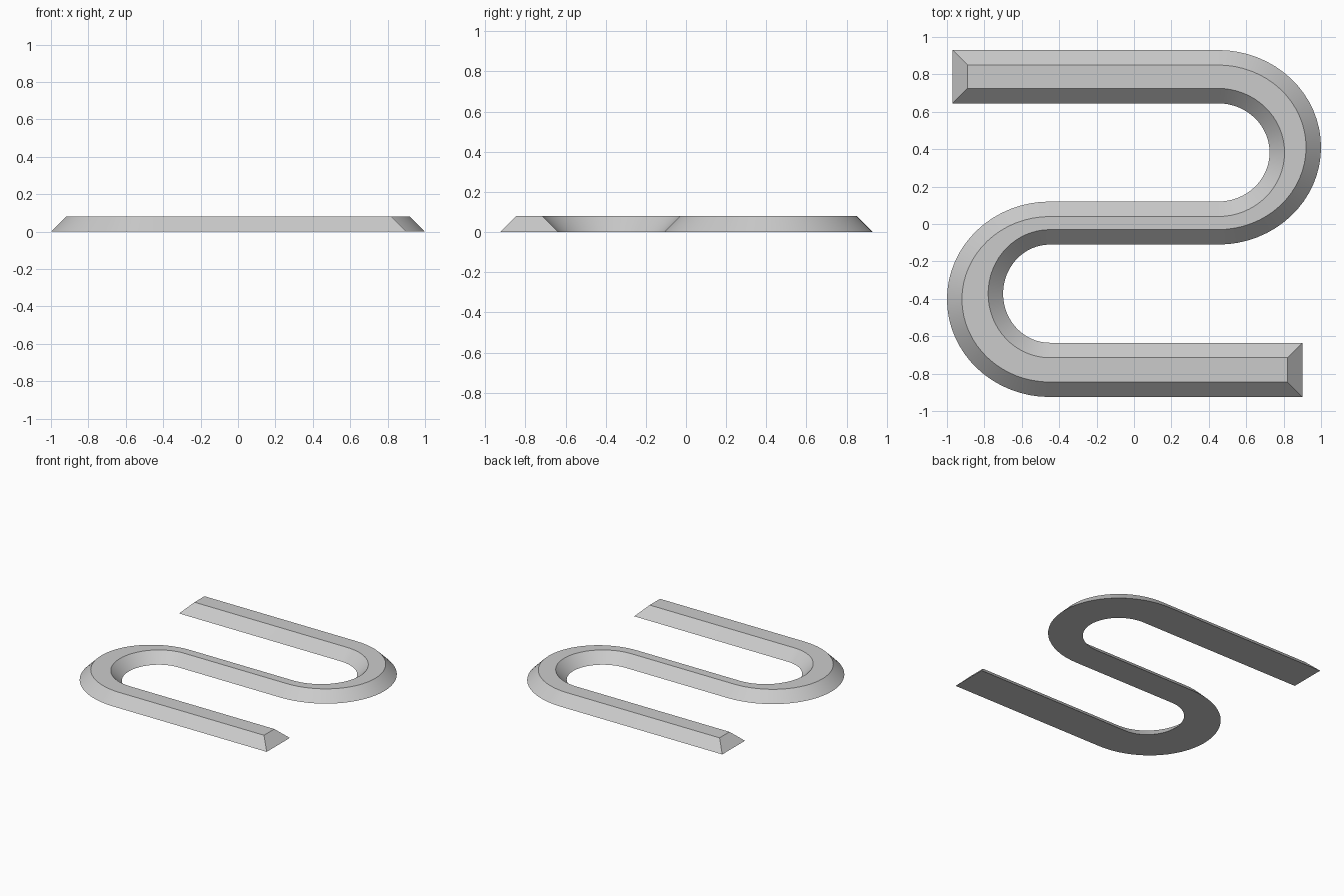
import bpy, bmesh, math

if "Cube" in bpy.data.objects:
    bpy.data.objects.remove(bpy.data.objects["Cube"])

HEIGHT = 0.08   # height, and also the bevel inset at the top
BEND_X = 0.45   # where the straight arms turn into bends
STEPS = 32


def bend(side, y_start, y_end, radius):
    """Half ellipse bulging to +x or -x, running from y_start to y_end."""
    mid, half = (y_start + y_end) / 2, (y_start - y_end) / 2
    return [(side * (BEND_X + radius * math.sin(math.pi * k / STEPS)),
             mid + half * math.cos(math.pi * k / STEPS)) for k in range(STEPS + 1)]


def rail(y, r_right, r_left, inset, sign):
    """Edge line of the S; sign tells which way the inset moves the top arm."""
    y = [v + sign * d * inset for v, d in zip(y, (1, -1, 1))]
    return ([(-0.97 + inset, y[0])]
            + bend(1, y[0], y[1], r_right + sign * inset)
            + bend(-1, y[1], y[2], r_left - sign * inset)
            + [(0.90 - inset, y[2])])


def edge_a(inset):  # outside of the right bend, inside of the left bend
    return rail((0.93, -0.11, -0.635), 0.55, 0.25, inset, -1)


def edge_b(inset):  # inside of the right bend, outside of the left bend
    return rail((0.645, 0.12, -0.925), 0.275, 0.55, inset, 1)


# Bevelled S-shaped bar: four rails joined into a trapezoid section
bm = bmesh.new()
rails = [[bm.verts.new((x, y, z)) for x, y in pts] for pts, z in (
    (edge_a(0), 0), (edge_a(HEIGHT), HEIGHT),
    (edge_b(HEIGHT), HEIGHT), (edge_b(0), 0))]
sections = list(zip(*rails))
for s, t in zip(sections, sections[1:]):
    for k in range(4):
        n = (k + 1) % 4
        bm.faces.new((s[k], s[n], t[n], t[k]))
# Sloped end caps
bm.faces.new(sections[0])
bm.faces.new(sections[-1])
bmesh.ops.recalc_face_normals(bm, faces=bm.faces)

mesh = bpy.data.meshes.new("curved_bar")
bm.to_mesh(mesh)
bm.free()
bar = bpy.data.objects.new("curved_bar", mesh)
bpy.context.collection.objects.link(bar)

# Plain grey
grey = bpy.data.materials.new("grey")
grey.diffuse_color = (0.6, 0.6, 0.6, 1)
grey.use_nodes = True
grey.node_tree.nodes["Principled BSDF"].inputs["Base Color"].default_value = grey.diffuse_color
mesh.materials.append(grey)

# Smooth around the bends, sharp along the bevels
bpy.context.view_layer.objects.active = bar
bar.select_set(True)
bpy.ops.object.shade_smooth_by_angle(angle=math.radians(30))
